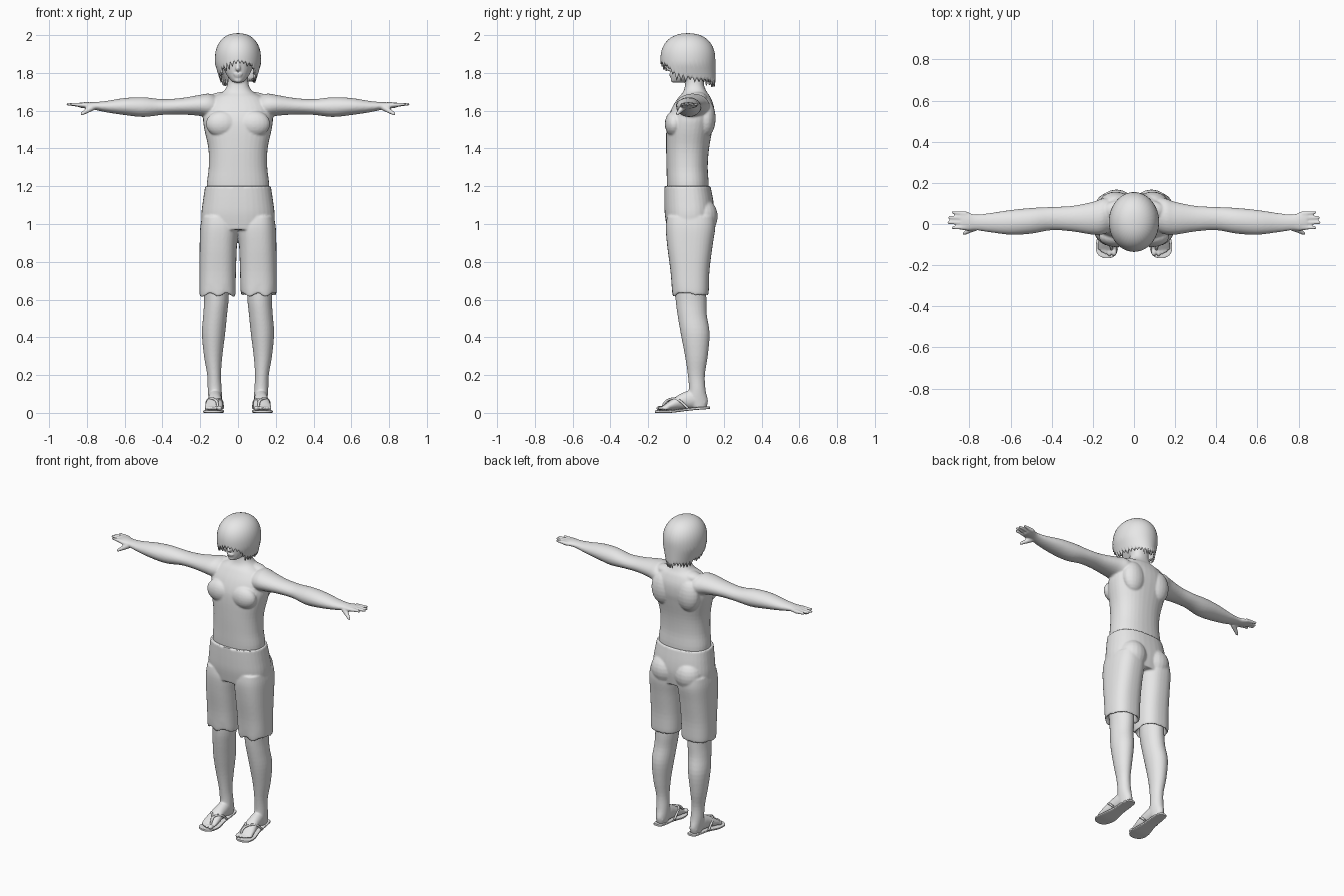
import bpy, bmesh, math, random
from mathutils import Vector, Matrix

if "Cube" in bpy.data.objects:
    bpy.data.objects.remove(bpy.data.objects["Cube"])

random.seed(4)
grey = bpy.data.materials.new("plain_grey")
grey.diffuse_color = (0.8, 0.8, 0.8, 1)
grey.use_nodes = True
grey.node_tree.nodes["Principled BSDF"].inputs["Base Color"].default_value = grey.diffuse_color
BOTH = (1, -1)


def loft(bm, rings, axis="z", sides=(1,), e=2.0, n=28, sub=4):
    """Rings are (position, min a, max a, min b, max b), joined by a smooth curve."""
    rows = []
    for i in range(len(rings) - 1):
        p = [Vector(rings[min(max(j, 0), len(rings) - 1)]) for j in range(i - 1, i + 3)]
        for k in range(sub + (i == len(rings) - 2)):
            t = k / sub
            rows.append(0.5 * (2 * p[1] + (p[2] - p[0]) * t
                               + (2 * p[0] - 5 * p[1] + 4 * p[2] - p[3]) * t * t
                               + (3 * p[1] - p[0] - 3 * p[2] + p[3]) * t ** 3))
    for s in sides:
        prev = None
        for idx, (t, a0, a1, b0, b1) in enumerate(rows):
            ring = []
            for k in range(n):
                c, d = math.cos(2 * math.pi * k / n), math.sin(2 * math.pi * k / n)
                a = (a0 + a1) / 2 + (a1 - a0) / 2 * math.copysign(abs(c) ** (2 / e), c)
                b = (b0 + b1) / 2 + (b1 - b0) / 2 * math.copysign(abs(d) ** (2 / e), d)
                x, y, z = {"z": (a, b, t), "x": (t, a, b), "y": (a, t, b)}[axis]
                ring.append(bm.verts.new((s * x, y, z)))
            if prev:
                for k in range(n):
                    bm.faces.new((prev[k], prev[(k + 1) % n], ring[(k + 1) % n], ring[k]))
            if idx in (0, len(rows) - 1):
                bm.faces.new(ring)
            prev = ring


def blob(bm, c, r, sides=(1,)):
    for s in sides:
        m = Matrix.Translation((s * c[0], c[1], c[2])) @ Matrix.Diagonal((*r, 1))
        bmesh.ops.create_uvsphere(bm, u_segments=20, v_segments=12, radius=1, matrix=m)


def limb(bm, p, q, r0, r1, sides=(1,)):
    """Tapered round finger made of overlapping balls."""
    p, q = Vector(p), Vector(q)
    for k in range(9):
        r = r0 + (r1 - r0) * k / 8
        blob(bm, p.lerp(q, k / 8), (r, r, r), sides)


def finish(name, bm, voxel=0, smooth=4, angle=50):
    bmesh.ops.recalc_face_normals(bm, faces=bm.faces[:])
    me = bpy.data.meshes.new(name)
    bm.to_mesh(me)
    bm.free()
    me.materials.append(grey)
    ob = bpy.data.objects.new(name, me)
    bpy.context.collection.objects.link(ob)
    for f in me.polygons:
        f.use_smooth = True
    if voxel:
        mod = ob.modifiers.new("fuse", "REMESH")
        mod.mode, mod.voxel_size, mod.use_smooth_shade = "VOXEL", voxel, True
        mod = ob.modifiers.new("soften", "SMOOTH")
        mod.factor, mod.iterations = 0.5, smooth
    else:
        bpy.ops.object.select_all(action="DESELECT")
        bpy.context.view_layer.objects.active = ob
        ob.select_set(True)
        bpy.ops.object.shade_smooth_by_angle(angle=math.radians(angle))
    return ob


# Upper body: torso and neck
bm = bmesh.new()
loft(bm, [(1.10, -.15, .15, -.09, .11), (1.2, -.165, .165, -.10, .12),
          (1.3, -.155, .155, -.103, .115), (1.4, -.157, .157, -.105, .122),
          (1.5, -.178, .178, -.104, .14), (1.56, -.185, .185, -.096, .15),
          (1.62, -.175, .175, -.072, .148), (1.67, -.135, .135, -.04, .13),
          (1.70, -.08, .08, -.015, .11), (1.74, -.056, .056, -.004, .095),
          (1.80, -.055, .055, 0, .10)], e=2.3, n=36)
blob(bm, (.085, -.062, 1.53), (.085, .05, .07), BOTH)      # chest
blob(bm, (.09, .105, 1.56), (.075, .052, .10), BOTH)       # shoulder blades
blob(bm, (.07, .065, 1.665), (.085, .05, .035), BOTH)      # neck muscles
# Arms
loft(bm, [(.10, -.03, .125, 1.56, 1.67), (.15, -.05, .125, 1.56, 1.69),
          (.20, -.052, .108, 1.572, 1.684), (.3, -.036, .088, 1.58, 1.667),
          (.4, -.03, .083, 1.578, 1.661), (.5, -.047, .078, 1.567, 1.671),
          (.6, -.052, .068, 1.577, 1.667), (.7, -.04, .053, 1.592, 1.651),
          (.77, -.03, .046, 1.607, 1.645), (.81, -.033, .058, 1.612, 1.645),
          (.84, -.028, .062, 1.617, 1.643)], "x", BOTH)
# Fingers and thumb
for y, tip in ((.056, .88), (.032, .896), (.007, .9), (-.018, .88)):
    limb(bm, (.82, y * .9, 1.63), (tip, y, 1.634), .0125, .008, BOTH)
limb(bm, (.775, -.018, 1.615), (.826, -.046, 1.583), .017, .009, BOTH)
# Head with nose, lips and chin
loft(bm, [(1.75, -.025, .025, -.07, -.01), (1.765, -.042, .042, -.078, .035),
          (1.80, -.066, .066, -.082, .095), (1.85, -.082, .082, -.086, .12),
          (1.90, -.09, .09, -.096, .125), (1.95, -.07, .07, -.08, .105),
          (1.975, -.035, .035, -.04, .06)])
limb(bm, (0, -.08, 1.855), (0, -.092, 1.822), .008, .013)
blob(bm, (0, -.078, 1.793), (.024, .012, .006))
blob(bm, (0, -.076, 1.783), (.02, .012, .006))
blob(bm, (0, -.066, 1.762), (.022, .015, .014))
finish("upper_body", bm, .0055, 4)

# Hair: rounded cap with a ragged hem
bm = bmesh.new()
hem = [(0, 1.855), (.6, 1.84), (1.1, 1.79), (1.6, 1.77), (2.2, 1.757), (3.2, 1.75)]
N, LEVELS = 144, 18
jag = [random.uniform(.012, .045) for _ in range(N // 4)]
rings = []
for i in range(LEVELS + 1):
    u, ring = max(i / LEVELS, .02), []
    for k in range(N):
        th = 2 * math.pi * k / N
        d = min(th, 2 * math.pi - th)
        j = next(j for j in range(5) if d <= hem[j + 1][0])
        (d0, z0), (d1, z1) = hem[j], hem[j + 1]
        low = z0 + (z1 - z0) * (d - d0) / (d1 - d0)
        low += .015 - jag[k // 4] * (1 - abs(k % 4 - 2) / 2)
        z = 2 - (2 - low) * (1 - math.cos(u * math.pi / 2))
        f = (1 - max(0, (z - 1.87) / .13) ** 2.3) ** (1 / 2.3)
        rx = .112 - .3 * max(0, 1.85 - z)
        ring.append(bm.verts.new((rx * f * math.sin(th), .01 - .135 * f * math.cos(th), z)))
    if rings:
        for k in range(N):
            q = (k + 1) % N
            bm.faces.new((rings[-1][k], rings[-1][q], ring[q], ring[k]))
    else:
        bm.faces.new(ring)
    rings.append(ring)
hair = finish("hair", bm)
mod = hair.modifiers.new("thickness", "SOLIDIFY")
mod.thickness, mod.offset = .01, -1

# Shorts: hips, seat and two hollow-ended legs
bm = bmesh.new()
loft(bm, [(.97, -.19, .19, -.10, .14), (1.05, -.194, .194, -.112, .15),
          (1.12, -.186, .186, -.115, .145), (1.2, -.174, .174, -.115, .13)], e=2.4, n=36)
blob(bm, (.085, .088, 1.04), (.088, .08, .095), BOTH)
loft(bm, [(.69, .04, .18, -.045, .095), (.65, .035, .185, -.05, .1), (.628, .025, .194, -.062, .11),
          (.635, .014, .204, -.072, .12), (.75, .011, .204, -.082, .124),
          (.88, .006, .203, -.099, .14), (.98, 0, .2, -.107, .155),
          (1.04, .02, .19, -.10, .15)], "z", BOTH, 2.5, 36)
for v in bm.verts:                                           # wavy hem
    if v.co.z < .66:
        v.co.z += .01 * math.sin(v.co.x * 75) * (v.co.y < .03)
finish("shorts", bm, .006, 3)

# Lower legs, feet and toes
bm = bmesh.new()
loft(bm, [(.72, .05, .185, -.06, .105), (.6, .05, .18, -.055, .108), (.52, .058, .184, -.045, .11),
          (.42, .068, .191, -.028, .125), (.3, .083, .18, -.005, .115), (.2, .09, .163, .01, .10),
          (.12, .086, .16, .015, .104), (.065, .086, .155, 0, .116),
          (.028, .092, .15, .03, .108)], "z", BOTH)
loft(bm, [(.10, .095, .145, .03, .08), (.04, .086, .156, .024, .12), (-.02, .085, .162, .02, .105),
          (-.07, .08, .172, .014, .075), (-.11, .082, .175, .012, .046),
          (-.125, .085, .165, .012, .036)], "y", BOTH)
for x, y, r in ((.097, -.137, .0135), (.12, -.138, .01), (.138, -.13, .0095),
                (.154, -.121, .009), (.168, -.108, .009)):
    blob(bm, (x, y, .025), (r, .02, r), BOTH)
finish("legs_and_feet", bm, .005, 3)

# Sandal soles
bm = bmesh.new()
loft(bm, [(.128, .108, .135, .022, .034), (.115, .092, .15, .02, .033), (.06, .085, .158, .016, .03),
          (0, .085, .162, .01, .024), (-.08, .074, .182, 0, .015), (-.13, .08, .184, 0, .014),
          (-.155, .094, .168, 0, .014), (-.165, .115, .145, .001, .013)], "y", BOTH, 5)
finish("sandal_soles", bm, 0, 4, 40)

# Sandal straps from the toe post to each side of the foot
cu = bpy.data.curves.new("strap_path", "CURVE")
cu.dimensions, cu.bevel_depth, cu.bevel_resolution, cu.use_fill_caps = "3D", .0065, 2, True
for s in BOTH:
    for path in (((.109, -.125, .015), (.11, -.115, .05), (.125, -.085, .072), (.158, -.045, .07), (.168, .01, .025)),
                 ((.109, -.115, .05), (.11, -.085, .07), (.088, -.045, .066), (.08, .005, .025))):
        sp = cu.splines.new("BEZIER")
        sp.bezier_points.add(len(path) - 1)
        for b, (x, y, z) in zip(sp.bezier_points, path):
            b.co = (s * x, y, z)
            b.handle_left_type = b.handle_right_type = "AUTO"
helper = bpy.data.objects.new("strap_helper", cu)
bpy.context.collection.objects.link(helper)
bpy.context.view_layer.update()
me = bpy.data.meshes.new_from_object(helper.evaluated_get(bpy.context.evaluated_depsgraph_get()))
bpy.data.objects.remove(helper)
bm = bmesh.new()
bm.from_mesh(me)
finish("sandal_straps", bm)
